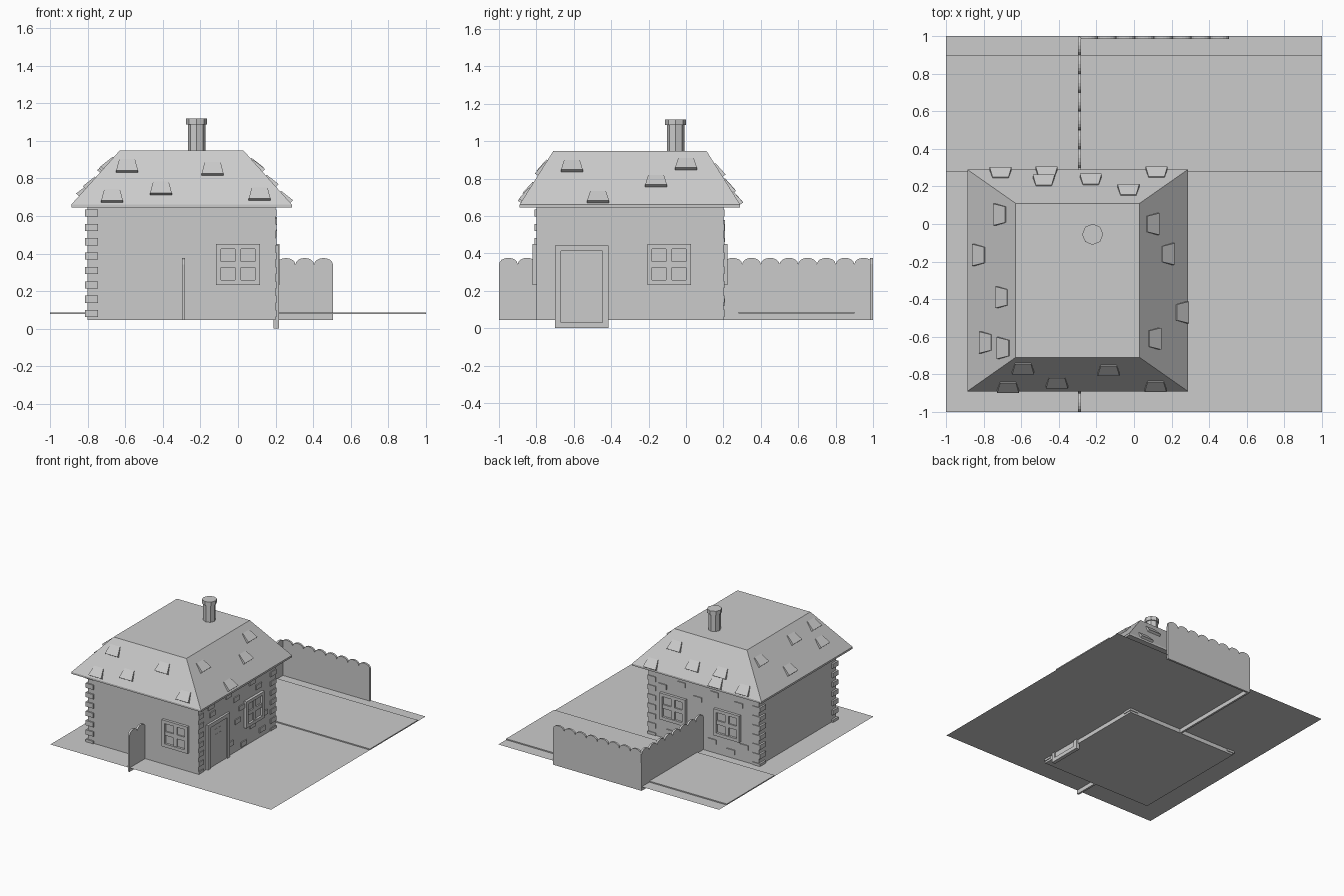
import bpy, bmesh, math
from mathutils import Vector

if "Cube" in bpy.data.objects:
    bpy.data.objects.remove(bpy.data.objects["Cube"])

Z = Vector((0, 0, 1))
X = Vector((1, 0, 0))
Y = Vector((0, 1, 0))
# each wall side: (point on wall plane, tangent, outward normal)
FRONT = (Vector((0, -0.8, 0)), X, -Y)
BACK = (Vector((0, 0.2, 0)), X, Y)
RIGHT = (Vector((0.2, 0, 0)), Y, X)
WORLD = (Vector((0, 0, 0)), X, Y)


def finish(name, bm):
    bmesh.ops.recalc_face_normals(bm, faces=bm.faces[:])
    me = bpy.data.meshes.new(name)
    bm.to_mesh(me)
    bm.free()
    ob = bpy.data.objects.new(name, me)
    bpy.context.collection.objects.link(ob)
    return ob


def hexa(bm, low, high):
    """Closed solid between two matching point loops."""
    a = [bm.verts.new(p) for p in low]
    b = [bm.verts.new(p) for p in high]
    bm.faces.new(a)
    bm.faces.new(b)
    n = len(a)
    for i in range(n):
        j = (i + 1) % n
        bm.faces.new((a[i], a[j], b[j], b[i]))


def box(bm, frame, t0, t1, d0, d1, z0, z1):
    o, t, n = frame
    loop = lambda z: [o + t * a + n * d + Z * z
                      for a, d in ((t0, d0), (t1, d0), (t1, d1), (t0, d1))]
    hexa(bm, loop(z0), loop(z1))


def ring(bm, frame, t0, t1, z0, z1, w, d0, d1):
    box(bm, frame, t0, t0 + w, d0, d1, z0, z1)
    box(bm, frame, t1 - w, t1, d0, d1, z0, z1)
    box(bm, frame, t0 + w, t1 - w, d0, d1, z0, z0 + w)
    box(bm, frame, t0 + w, t1 - w, d0, d1, z1 - w, z1)


# ground sheet and raised path strip
bm = bmesh.new()
bm.faces.new([bm.verts.new((x, y, 0.078)) for x, y in ((-1, -1), (1, -1), (1, 1), (-1, 1))])
finish("ground", bm)
bm = bmesh.new()
box(bm, WORLD, -1, 1, 0.28, 0.9, 0.078, 0.087)
finish("path_strip", bm)

# house body
bm = bmesh.new()
box(bm, WORLD, -0.8, 0.2, -0.8, 0.2, 0.045, 0.65)
finish("house_walls", bm)

# roof: eave band plus truncated hip
rect = lambda hx, hy, z: [Vector((-0.3 + sx * hx, -0.3 + sy * hy, z))
                          for sx, sy in ((-1, -1), (1, -1), (1, 1), (-1, 1))]
bm = bmesh.new()
hexa(bm, rect(0.587, 0.59, 0.645), rect(0.587, 0.59, 0.66))
hexa(bm, rect(0.587, 0.59, 0.66), rect(0.33, 0.41, 0.947))
finish("roof", bm)

# roof shingles: (outward, tangent, eave half, top half, [(along, height)])
slopes = [
    (-Y, X, 0.59, 0.41, [(-0.59, .865), (-0.41, .745), (-0.135, .85), (-0.67, .705), (0.115, .715)]),
    (X, Y, 0.587, 0.33, [(-0.61, .865), (0, .875), (-0.16, .785), (-0.47, .70)]),
    (-X, Y, 0.587, 0.33, [(0.05, .86), (-0.165, .735), (-0.39, .87), (-0.63, .775), (-0.66, .88)]),
    (Y, X, 0.59, 0.41, [(-0.71, .70), (-0.465, .695), (-0.48, .765), (-0.23, .757), (-0.03, .845), (0.12, .695)]),
]
bm = bmesh.new()
for n, t, e, top, spots in slopes:
    rise = 0.287
    up = (Z * rise - n * (e - top)).normalized()
    out = (n * rise + Z * (e - top)).normalized()
    for a, z in spots:
        off = e - (z - 0.66) / rise * (e - top)
        c = n * off + n * n.dot(Vector((-0.3, -0.3, 0))) + t * a + Z * z
        shape = ((-0.058, -0.04, 0.02), (0.058, -0.04, 0.02),
                 (0.042, 0.04, 0.006), (-0.042, 0.04, 0.006))
        hexa(bm, [c + t * s + up * u - out * 0.004 for s, u, _ in shape],
             [c + t * s + up * u + out * h for s, u, h in shape])
finish("roof_shingles", bm)

# chimney with cap
bm = bmesh.new()
for r, z0, z1 in ((0.047, 0.9, 1.085), (0.056, 1.085, 1.117)):
    pts = lambda z: [Vector((-0.22 + r * math.cos(i * math.pi / 4),
                             -0.055 + r * math.sin(i * math.pi / 4), z)) for i in range(8)]
    hexa(bm, pts(z0), pts(z1))
finish("chimney", bm)

# corner stones
bm = bmesh.new()
corners = [(-0.815, -0.745, -0.81, -0.738), (0.13, 0.206, -0.8, -0.735),
           (0.13, 0.206, 0.13, 0.206), (-0.815, -0.745, 0.13, 0.206)]
for c in corners:
    for i in range(8):
        z = 0.08 + i * 0.0765
        box(bm, WORLD, *c, z - 0.019, z + 0.019)
finish("corner_stones", bm)

# scattered wall bricks
bricks = {
    "right_bricks": (RIGHT, [(-.64, .57), (-.41, .575), (-.105, .57), (-.62, .505), (-.31, .51),
                             (-.02, .505), (-.24, .415), (-.295, .325), (-.385, .17),
                             (-.215, .11), (-.1, .215), (.025, .135), (.055, .255)]),
    "back_bricks": (BACK, [(-.62, .53), (-.4, .56), (-.1, .56), (-.25, .48), (.07, .5),
                           (-.67, .2), (-.55, .13), (-.38, .17), (-.2, .25), (0, .14)]),
}
for name, (frame, spots) in bricks.items():
    bm = bmesh.new()
    for a, z in spots:
        box(bm, frame, a - 0.036, a + 0.036, -0.01, 0.008, z - 0.019, z + 0.019)
    finish(name, bm)


# windows
def window(name, frame, c):
    bm = bmesh.new()
    ring(bm, frame, c - 0.117, c + 0.117, 0.232, 0.45, 0.026, -0.01, 0.022)
    box(bm, frame, c - 0.091, c + 0.091, -0.01, 0.004, 0.258, 0.424)
    box(bm, frame, c - 0.016, c + 0.016, 0.004, 0.015, 0.258, 0.424)
    for s in (-1, 1):
        box(bm, frame, c + s * 0.016, c + s * 0.091, 0.004, 0.015, 0.325, 0.357)
    finish(name, bm)


window("front_window", FRONT, 0)
window("right_window", RIGHT, -0.09)
window("back_window_a", BACK, -0.03)
window("back_window_b", BACK, -0.52)

# door with frame and small four-pane light
bm = bmesh.new()
ring(bm, RIGHT, -0.70, -0.415, 0.0, 0.443, 0.031, -0.012, 0.018)
box(bm, RIGHT, -0.669, -0.446, -0.012, 0.008, 0.031, 0.412)
for s in (-1, 1):
    for k in (-1, 1):
        y, z = -0.557 + s * 0.023, 0.332 + k * 0.022
        box(bm, RIGHT, y - 0.018, y + 0.018, 0.008, 0.01, z - 0.017, z + 0.017)
finish("door", bm)


# fences with scalloped tops, boards 0.1 wide
def fence(name, frame, start, boards, d0, d1):
    o, t, n = frame
    prof = [(start, 0.045)]
    for i in range(boards):
        for k in range(9):
            ang = math.pi * k / 8
            prof.append((start + 0.1 * i + 0.05 - 0.0495 * math.cos(ang),
                         0.342 + 0.034 * math.sin(ang)))
    prof.append((start + 0.1 * boards, 0.045))
    bm = bmesh.new()
    hexa(bm, [o + t * a + n * d0 + Z * z for a, z in prof],
         [o + t * a + n * d1 + Z * z for a, z in prof])
    finish(name, bm)


SIDE = (Vector((-0.29, 0, 0)), Y, X)
fence("side_fence", SIDE, 0.2, 8, -0.008, 0.008)
fence("front_fence", SIDE, -1.0, 2, -0.008, 0.008)
fence("back_fence", WORLD, -0.295, 8, 0.984, 1.0)
